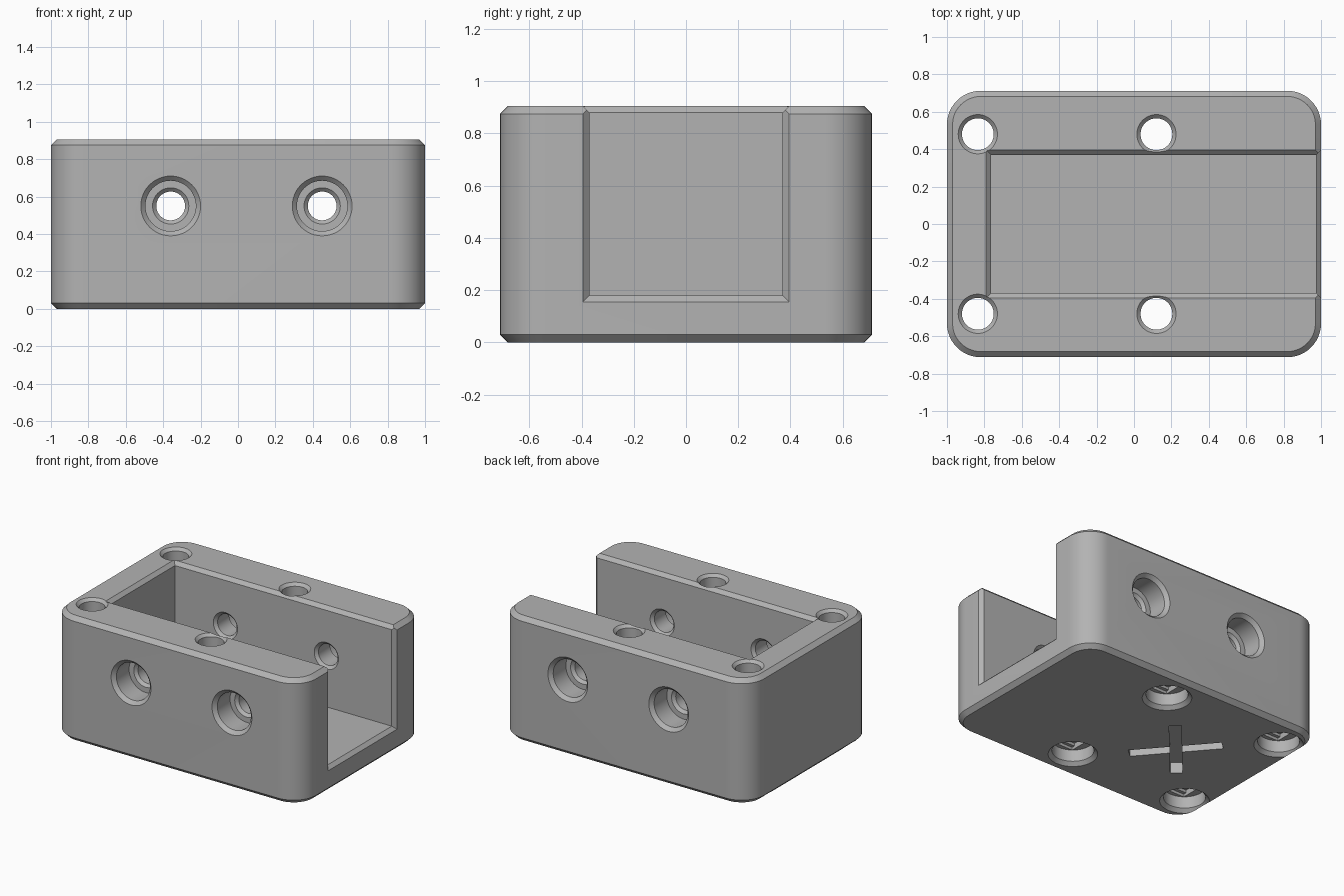
import bpy, bmesh, math
from mathutils import Matrix, Vector

old = bpy.data.objects.get("Cube")
if old:
    bpy.data.objects.remove(old, do_unlink=True)

HALF_X, HALF_Y, HEIGHT = 1.0, 0.712, 0.905
CHAMFER = 0.025
CAVITY_BACK, CAVITY_Y, FLOOR = -0.765, 0.37, 0.18

grey = bpy.data.materials.new("matte grey")
grey.use_nodes = True
grey.diffuse_color = (0.45, 0.45, 0.45, 1)
grey.node_tree.nodes["Principled BSDF"].inputs["Base Color"].default_value = grey.diffuse_color


def make_object(name, bm):
    bmesh.ops.recalc_face_normals(bm, faces=bm.faces)
    mesh = bpy.data.meshes.new(name)
    bm.to_mesh(mesh)
    bm.free()
    mesh.materials.append(grey)
    obj = bpy.data.objects.new(name, mesh)
    bpy.context.collection.objects.link(obj)
    return obj


def loft(name, rings):
    """Closed solid through a stack of rings with equal point counts."""
    bm = bmesh.new()
    loops = [[bm.verts.new(p) for p in ring] for ring in rings]
    for a, b in zip(loops, loops[1:]):
        for i in range(len(a)):
            j = (i + 1) % len(a)
            bm.faces.new((a[i], a[j], b[j], b[i]))
    bm.faces.new(loops[0])
    bm.faces.new(loops[-1])
    return make_object(name, bm)


def lathe(name, profile, matrix, sides=48):
    """Round solid from (radius, height) pairs, placed by a matrix."""
    rings = [[matrix @ Vector((r * math.cos(math.tau * i / sides),
                               r * math.sin(math.tau * i / sides), h))
              for i in range(sides)] for r, h in profile]
    return loft(name, rings)


def box(name, size, centre, turn=0):
    bm = bmesh.new()
    bmesh.ops.create_cube(bm, size=1, matrix=Matrix.Translation(centre)
                          @ Matrix.Rotation(turn, 4, 'Z') @ Matrix.Diagonal((*size, 1)))
    return make_object(name, bm)


def cut(cutter):
    mod = body.modifiers.new("cut", 'BOOLEAN')
    mod.operation, mod.solver, mod.object = 'DIFFERENCE', 'EXACT', cutter
    bpy.ops.object.modifier_apply(modifier=mod.name)
    bpy.data.objects.remove(cutter, do_unlink=True)


# Body block: rounded upright corners, chamfered top and bottom rims
bm = bmesh.new()
bmesh.ops.create_cube(bm, size=1, matrix=Matrix.Translation((0, 0, HEIGHT / 2))
                      @ Matrix.Diagonal((2 * HALF_X, 2 * HALF_Y, HEIGHT, 1)))
upright = [e for e in bm.edges if abs(e.verts[0].co.z - e.verts[1].co.z) > 0.1]
bmesh.ops.bevel(bm, geom=upright, offset=0.18, segments=12, profile=0.5, affect='EDGES')
rims = [e for e in bm.edges if abs(e.verts[0].co.z - e.verts[1].co.z) < 0.01]
bmesh.ops.bevel(bm, geom=rims, offset=0.03, segments=1, affect='EDGES')
body = make_object("holder_body", bm)
bpy.context.view_layer.objects.active = body
body.select_set(True)


# Cavity open at the top and one end, with a flared top rim
def cavity_ring(z, grow):
    x0, y = CAVITY_BACK - grow, CAVITY_Y + grow
    return [(x0, -y, z), (1.2, -y, z), (1.2, y, z), (x0, y, z)]


cut(loft("cavity_cutter", [cavity_ring(FLOOR, 0), cavity_ring(HEIGHT - CHAMFER, 0),
                           cavity_ring(HEIGHT + CHAMFER, 2 * CHAMFER)]))


# Chamfer around the open end
def mouth_ring(x, grow):
    y, z = CAVITY_Y + grow, FLOOR - grow
    return [(x, -y, z), (x, y, z), (x, y, 1.2), (x, -y, 1.2)]


cut(loft("mouth_cutter", [mouth_ring(HALF_X - CHAMFER, 0),
                          mouth_ring(HALF_X + CHAMFER, 2 * CHAMFER)]))

# Upright bolt holes, counterbored below with two shallow printing steps
BOLT_R, SEAT_R, SEAT = 0.085, 0.138, 0.11
for x in (-0.835, 0.12):
    for y in (-0.48, 0.48):
        place = Matrix.Translation((x, y, 0))
        cut(lathe("bolt_cutter", [(SEAT_R + 2 * CHAMFER, -CHAMFER), (SEAT_R, CHAMFER),
                                  (SEAT_R, SEAT), (BOLT_R, SEAT),
                                  (BOLT_R, HEIGHT - 0.02), (BOLT_R + 0.04, HEIGHT + 0.02)], place))
        chord = 2 * math.sqrt(SEAT_R ** 2 - BOLT_R ** 2)
        cut(box("step_cutter", (2 * BOLT_R, chord, 0.04), (x, y, SEAT)))
        cut(box("square_cutter", (2 * BOLT_R, 2 * BOLT_R, 0.04), (x, y, SEAT + 0.02)))

# Side holes, counterbored outside and chamfered at the cavity wall
WALL = HALF_Y - CAVITY_Y
for side in (-1, 1):
    for x in (-0.36, 0.45):
        place = (Matrix.Translation((x, side * HALF_Y, 0.55))
                 @ Matrix.Rotation(side * math.pi / 2, 4, 'X'))
        cut(lathe("side_hole_cutter", [(0.185, -CHAMFER), (0.135, CHAMFER), (0.135, 0.17),
                                       (0.097, 0.17), (0.077, 0.19), (0.077, WALL - 0.02),
                                       (0.117, WALL + 0.02)], place))

# Crossed grooves in the underside
for turn in (0.86, -0.86):
    cut(box("groove_cutter", (0.62, 0.08, 0.16), (-0.3575, 0, 0), turn))

bpy.ops.object.shade_smooth_by_angle(angle=math.radians(30))
